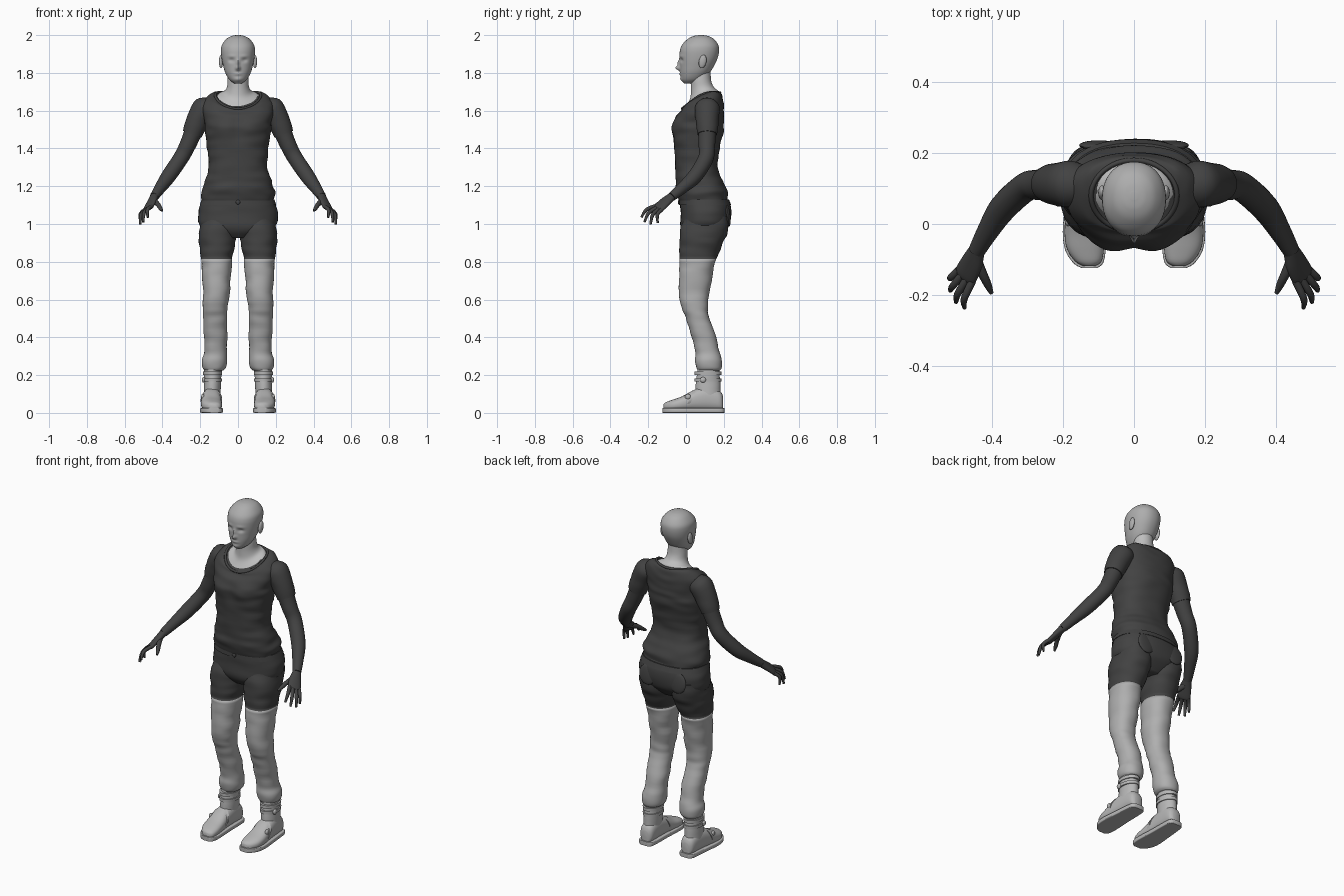
import bpy, bmesh
from math import sin, cos, pi, radians, exp
from mathutils import Vector, Matrix, noise

if "Cube" in bpy.data.objects:
    bpy.data.objects.remove(bpy.data.objects["Cube"], do_unlink=True)


def material(name, value):
    m = bpy.data.materials.new(name)
    m.use_nodes = True
    colour = (value, value, value, 1)
    m.diffuse_color = colour
    shader = m.node_tree.nodes["Principled BSDF"]
    shader.inputs["Base Color"].default_value = colour
    shader.inputs["Roughness"].default_value = 0.8
    return m


DARK = material("dark grey cloth", 0.055)
HEAD = material("mid grey skin", 0.42)
NECK = material("pale grey skin", 0.52)
TROUSER = material("mid grey cloth", 0.43)
BOOT = material("pale grey leather", 0.47)


def finish(name, bm, mat, side=1):
    """Turn a bmesh into a smooth object, mirrored in x when side is -1."""
    for v in bm.verts:
        v.co.x *= side
    bmesh.ops.recalc_face_normals(bm, faces=bm.faces)
    mesh = bpy.data.meshes.new(name)
    bm.to_mesh(mesh)
    bm.free()
    mesh.shade_smooth()
    mesh.set_sharp_from_angle(angle=radians(50))
    mesh.materials.append(mat)
    obj = bpy.data.objects.new(name, mesh)
    bpy.context.collection.objects.link(obj)
    return obj


def blend(a, b, c, d, t):
    """Catmull-Rom interpolation from b to c."""
    return (b * 2 + (c - a) * t + (a * 2 - b * 5 + c * 4 - d) * t ** 2
            + (b * 3 - a - c * 3 + d) * t ** 3) / 2


def loft(name, sections, mat, side=1, n=32, steps=4, power=2.0, fold=0, warp=None):
    """Skin over sections, each given as centre and two half-axis vectors."""
    s = [sections[0]] + list(sections) + [sections[-1]]
    path = [[blend(*(s[i + j][k] for j in range(4)), t / steps) for k in range(3)]
            for i in range(len(s) - 3) for t in range(steps)] + [sections[-1]]
    bm = bmesh.new()
    rings = []
    for c, u, v in path:
        ring = []
        for i in range(n):
            a, b = cos(2 * pi * i / n), sin(2 * pi * i / n)
            a = abs(a) ** (2 / power) * (1 if a > 0 else -1)
            b = abs(b) ** (2 / power) * (1 if b > 0 else -1)
            offset = u * a + v * b
            p = c + offset
            if fold:
                p = p + offset * fold * noise.noise(Vector((p.x * 9, p.y * 9, p.z * 26)))
            ring.append(bm.verts.new(warp(p) if warp else p))
        rings.append(ring)
    for low, high in zip(rings, rings[1:]):
        for i in range(n):
            j = (i + 1) % n
            bm.faces.new((low[i], low[j], high[j], high[i]))
    bm.faces.new(rings[0])
    bm.faces.new(rings[-1])
    return finish(name, bm, mat, side)


def level(z, front, back, half, x=0):
    return (Vector((x, (front + back) / 2, z)), Vector((half, 0, 0)),
            Vector((0, (back - front) / 2, 0)))


def tilted(y, z, half, depth, rise, x=0):
    return Vector((x, y, z)), Vector((half, 0, 0)), Vector((0, depth, rise))


def tube(name, points, radii, mat, side=1, ref=(0, 1, 0), **options):
    """Round limb following a path."""
    pts = [Vector(p) for p in points]
    sections = []
    for i, p in enumerate(pts):
        d = (pts[min(i + 1, len(pts) - 1)] - pts[max(i - 1, 0)]).normalized()
        u = d.cross(Vector(ref)).normalized()
        sections.append((p, u * radii[i], d.cross(u) * radii[i]))
    return loft(name, sections, mat, side, **options)


def ball(name, centre, size, mat, side=1, turn=0):
    bm = bmesh.new()
    bmesh.ops.create_uvsphere(bm, u_segments=20, v_segments=12, radius=1)
    bm.transform(Matrix.Translation(centre) @ Matrix.Rotation(turn, 4, "X")
                 @ Matrix.Diagonal((*size, 1)))
    return finish(name, bm, mat, side)


def raised(bumps):
    """Warp pushing the surface out or in around each point, on both sides."""
    def warp(p):
        push = 0
        for x, z, wide, tall, amount in bumps:
            push += amount * exp(-((abs(p.x) - x) / wide) ** 2 - ((p.z - z) / tall) ** 2)
        return p - Vector((0, push if p.y < 0.05 else 0, 0))
    return warp


def shoulders(p):
    """Lift the sides of the neckline into the shoulders."""
    lift = 0.03 * min(1, (p.x / 0.12) ** 2) * max(0, min(1, (p.z - 1.55) / 0.1))
    return p + Vector((0, 0, lift))


# Head: the face is shaped by bumps for nose, brow, sockets, lips, chin
face = raised([(0, 1.825, 0.011, 0.012, 0.022), (0, 1.85, 0.008, 0.02, 0.012),
               (0.034, 1.867, 0.016, 0.011, -0.009), (0.034, 1.888, 0.022, 0.008, 0.003),
               (0, 1.794, 0.02, 0.007, 0.006), (0, 1.765, 0.02, 0.012, 0.006)])
loft("head", [level(1.745, -0.01, 0.05, 0.022), level(1.765, -0.024, 0.09, 0.047),
              level(1.8, -0.03, 0.125, 0.067), level(1.84, -0.032, 0.15, 0.079),
              level(1.88, -0.034, 0.168, 0.087), level(1.92, -0.032, 0.175, 0.09),
              level(1.95, -0.02, 0.17, 0.084), level(1.98, 0.01, 0.147, 0.061),
              level(1.995, 0.04, 0.118, 0.035), level(2, 0.068, 0.09, 0.01)],
     HEAD, n=96, steps=8, power=2.15, warp=face)

# Neck and upper chest seen inside the neckline
loft("neck", [tilted(0.08, 1.64, 0.12, 0.099, 0.042), tilted(0.085, 1.665, 0.1, 0.085, 0.04),
              tilted(0.09, 1.69, 0.072, 0.068, 0.025), tilted(0.085, 1.72, 0.058, 0.059, 0.01),
              level(1.76, 0.025, 0.133, 0.055), level(1.81, 0.03, 0.13, 0.052)],
     NECK, warp=shoulders)

# Shirt with a scooped neckline and a rolled collar
bust = raised([(0.075, 1.5, 0.055, 0.06, 0.012), (0, 1.5, 0.03, 0.06, -0.006)])
loft("shirt", [level(1.125, -0.036, 0.222, 0.19), level(1.17, -0.05, 0.22, 0.195),
               level(1.22, -0.055, 0.2, 0.178), level(1.3, -0.058, 0.168, 0.155),
               level(1.4, -0.06, 0.178, 0.164), level(1.48, -0.066, 0.196, 0.174),
               level(1.53, -0.066, 0.2, 0.178), level(1.57, -0.053, 0.2, 0.184),
               tilted(0.085, 1.615, 0.187, 0.115, 0.02),
               tilted(0.083, 1.643, 0.155, 0.108, 0.036),
               tilted(0.08, 1.652, 0.122, 0.1, 0.042)],
     DARK, n=64, steps=6, power=2.3, fold=0.045, warp=lambda p: shoulders(bust(p)))
ring = [shoulders(Vector((0.121 * cos(a), 0.08 + 0.1 * sin(a), 1.653 + 0.042 * sin(a))))
        for a in (2 * pi * i / 48 for i in range(49))]
tube("collar", ring, [0.007] * len(ring), DARK, ref=(0, 0, 1), n=8, steps=1)

# Seat of the trousers, with waistband and front fastening
loft("trouser_seat", [level(0.925, 0.01, 0.17, 0.07), level(0.96, -0.02, 0.205, 0.17),
                      level(1, -0.03, 0.232, 0.205), level(1.05, -0.028, 0.24, 0.211),
                      level(1.1, -0.03, 0.235, 0.202), level(1.15, -0.03, 0.212, 0.18)],
     DARK, n=48, power=2.3, fold=0.02)
loft("waistband", [level(1.1, -0.036, 0.239, 0.203), level(1.13, -0.035, 0.228, 0.193)],
     DARK, n=48, power=2.3)
ball("waist_button", (0, -0.037, 1.115), (0.012, 0.006, 0.012), DARK)

knuckle = Vector((0.475, -0.145, 1.085))
across = Vector((0.7, 0.6, -0.35)).normalized()
thin = Vector((0.035, -0.075, -0.07)).cross(across).normalized()
tips = {"index": (0.478, -0.236, 1.035), "middle": (0.502, -0.22, 1.01),
        "ring": (0.518, -0.188, 0.998), "little": (0.516, -0.15, 1.005)}

for label, side in (("left", 1), ("right", -1)):
    # Ear
    ball(label + "_ear", (0.09, 0.088, 1.86), (0.011, 0.02, 0.036), HEAD, side, -0.2)

    # Arm and sleeve
    arm = [(0.13, 0.11, 1.615), (0.178, 0.112, 1.61), (0.213, 0.112, 1.55),
           (0.242, 0.112, 1.475), (0.27, 0.11, 1.41), (0.305, 0.104, 1.345),
           (0.37, 0.045, 1.25), (0.415, -0.025, 1.186), (0.443, -0.075, 1.145)]
    radii = [0.045, 0.06, 0.056, 0.047, 0.043, 0.041, 0.039, 0.03, 0.024]
    tube(label + "_arm", arm, radii, DARK, side)
    tube(label + "_sleeve", arm[:4], [r + 0.005 for r in radii[:4]], DARK, side, fold=0.05)

    # Hand: palm, four curled fingers, thumb
    loft(label + "_palm", [(Vector(arm[-1]), across * 0.024, thin * 0.021),
                           (Vector((0.457, -0.11, 1.117)), across * 0.034, thin * 0.018),
                           (knuckle, across * 0.037, thin * 0.014),
                           (knuckle + Vector((0.004, -0.009, -0.009)), across * 0.03, thin * 0.008)],
         DARK, side, n=20)
    for i, (finger, tip) in enumerate(tips.items()):
        base = knuckle + across * (i - 1.5) * 0.018
        middle = base.lerp(Vector(tip), 0.5) + Vector((0.012, -0.012, 0.01))
        tube(f"{label}_{finger}_finger", [base, middle, tip], [0.011, 0.01, 0.006],
             DARK, side, ref=across, n=12)
    tube(label + "_thumb", [(0.447, -0.1, 1.125), (0.425, -0.145, 1.105),
                            (0.412, -0.172, 1.085), (0.402, -0.195, 1.07)],
         [0.017, 0.013, 0.011, 0.006], DARK, side, ref=(0, 0, 1), n=12)

    # Trouser leg, dark above mid thigh
    leg = loft(label + "_trouser_leg",
               [level(1.04, -0.01, 0.228, 0.095, 0.1), level(0.95, -0.032, 0.218, 0.1, 0.107),
                level(0.88, -0.036, 0.185, 0.092, 0.11), level(0.815, -0.036, 0.158, 0.083, 0.113),
                level(0.72, -0.036, 0.14, 0.076, 0.115), level(0.62, -0.036, 0.122, 0.07, 0.115),
                level(0.55, -0.02, 0.115, 0.066, 0.121), level(0.5, 0, 0.123, 0.063, 0.122),
                level(0.42, 0.025, 0.155, 0.062, 0.118), level(0.33, 0.048, 0.175, 0.06, 0.117),
                level(0.28, 0.048, 0.19, 0.068, 0.122), level(0.24, 0.053, 0.188, 0.062, 0.126),
                level(0.225, 0.06, 0.18, 0.05, 0.128)],
               TROUSER, side, n=40, steps=5, power=2.2, fold=0.07)
    leg.data.materials.append(DARK)
    bm = bmesh.new()
    bm.from_mesh(leg.data)
    bmesh.ops.bisect_plane(bm, geom=bm.verts[:] + bm.edges[:] + bm.faces[:],
                           plane_co=(0, 0, 0.815), plane_no=(0, 0, 1))
    for f in bm.faces:
        f.material_index = int(f.calc_center_median().z > 0.815)
    bm.to_mesh(leg.data)
    bm.free()

    # Back pocket
    ball(label + "_back_pocket", (0.1, 0.222, 1.045), (0.055, 0.013, 0.06), DARK, side, 0.1)

    # Boot: shaft, foot, flat sole with heel, straps and buckle
    loft(label + "_boot_shaft", [level(0.06, 0.05, 0.185, 0.045, 0.137),
                                 level(0.13, 0.05, 0.184, 0.044, 0.136),
                                 level(0.2, 0.056, 0.178, 0.046, 0.134),
                                 level(0.26, 0.06, 0.178, 0.05, 0.13)],
         BOOT, side, fold=0.06)
    outline = [(0.197, 0.135, 0.022, 0.085), (0.18, 0.135, 0.04, 0.115),
               (0.12, 0.137, 0.046, 0.14), (0.05, 0.14, 0.05, 0.125),
               (-0.02, 0.141, 0.055, 0.088), (-0.07, 0.137, 0.052, 0.07),
               (-0.105, 0.129, 0.037, 0.057), (-0.118, 0.126, 0.018, 0.046)]
    loft(label + "_boot_foot", [(Vector((x, y, top / 2 + 0.005)), Vector((w, 0, 0)),
                                 Vector((0, 0, top / 2 - 0.005))) for y, x, w, top in outline],
         BOOT, side, power=2.4)
    loft(label + "_boot_sole", [(Vector((x, y * 1.04 - 0.001, 0.013)), Vector((w + 0.005, 0, 0)),
                                 Vector((0, 0, 0.013))) for y, x, w, top in outline],
         BOOT, side, power=8)
    for part, z in (("ankle", 0.165), ("upper", 0.2)):
        loft(f"{label}_{part}_strap", [level(z, 0.046, 0.187, 0.05, 0.135),
                                       level(z + 0.018, 0.046, 0.187, 0.051, 0.135)], BOOT, side)
    loft(label + "_instep_strap", [tilted(0.015, 0.065, 0.057, 0.024, 0.052, 0.141),
                                   tilted(0.033, 0.072, 0.056, 0.024, 0.056, 0.14)], BOOT, side)
    for part, spot in (("ankle", (0.182, 0.09, 0.175)), ("instep", (0.186, 0.01, 0.085))):
        ball(f"{label}_{part}_buckle", spot, (0.009, 0.016, 0.015), BOOT, side)
